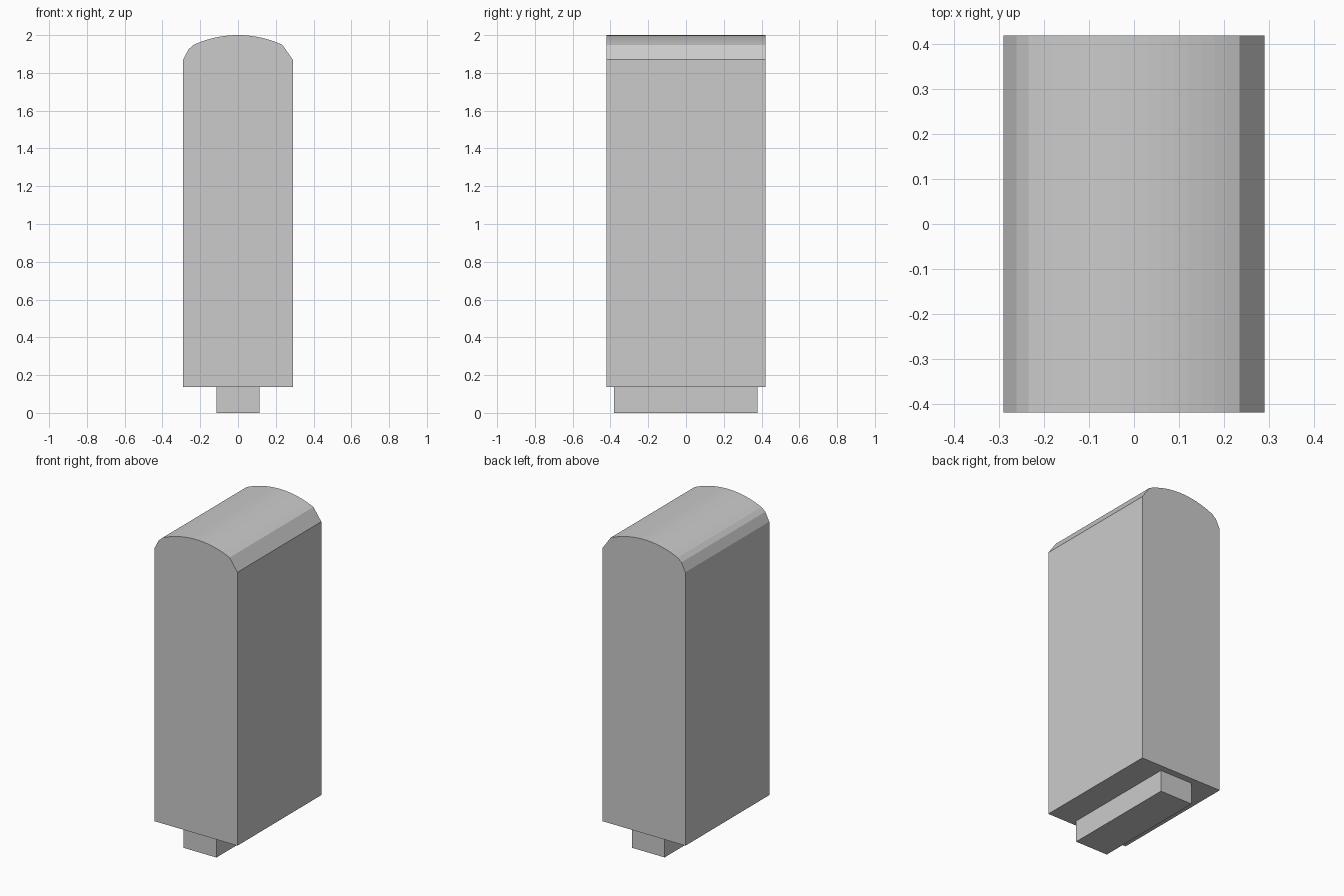
import bpy
import bmesh
import math

if "Cube" in bpy.data.objects:
    bpy.data.objects.remove(bpy.data.objects["Cube"])


def extrude_profile(name, profile, y0, y1):
    """Make a closed solid from an x-z profile running from y0 to y1."""
    bm = bmesh.new()
    face = bm.faces.new([bm.verts.new((x, y0, z)) for x, z in profile])
    geom = bmesh.ops.extrude_face_region(bm, geom=[face])["geom"]
    verts = [v for v in geom if isinstance(v, bmesh.types.BMVert)]
    bmesh.ops.translate(bm, verts=verts, vec=(0, y1 - y0, 0))
    bmesh.ops.recalc_face_normals(bm, faces=bm.faces)
    mesh = bpy.data.meshes.new(name)
    bm.to_mesh(mesh)
    bm.free()
    obj = bpy.data.objects.new(name, mesh)
    bpy.context.collection.objects.link(obj)
    return obj


# Upright slab with a shallow arched top and chamfered shoulders
half_arc, radius, steps = 0.235, 0.56, 16
limit = math.asin(half_arc / radius)
arch = []
for i in range(steps + 1):
    a = limit - 2 * limit * i / steps
    arch.append((radius * math.sin(a), 2.0 - radius * (1 - math.cos(a))))
profile = [(-0.29, 0.137), (0.29, 0.137), (0.29, 1.87)] + arch
profile += [(-0.262, 1.925), (-0.29, 1.87)]
extrude_profile("body", profile, -0.42, 0.42)

# Narrow plinth underneath
plinth = [(-0.115, 0), (0.115, 0), (0.115, 0.137), (-0.115, 0.137)]
extrude_profile("plinth", plinth, -0.38, 0.378)
